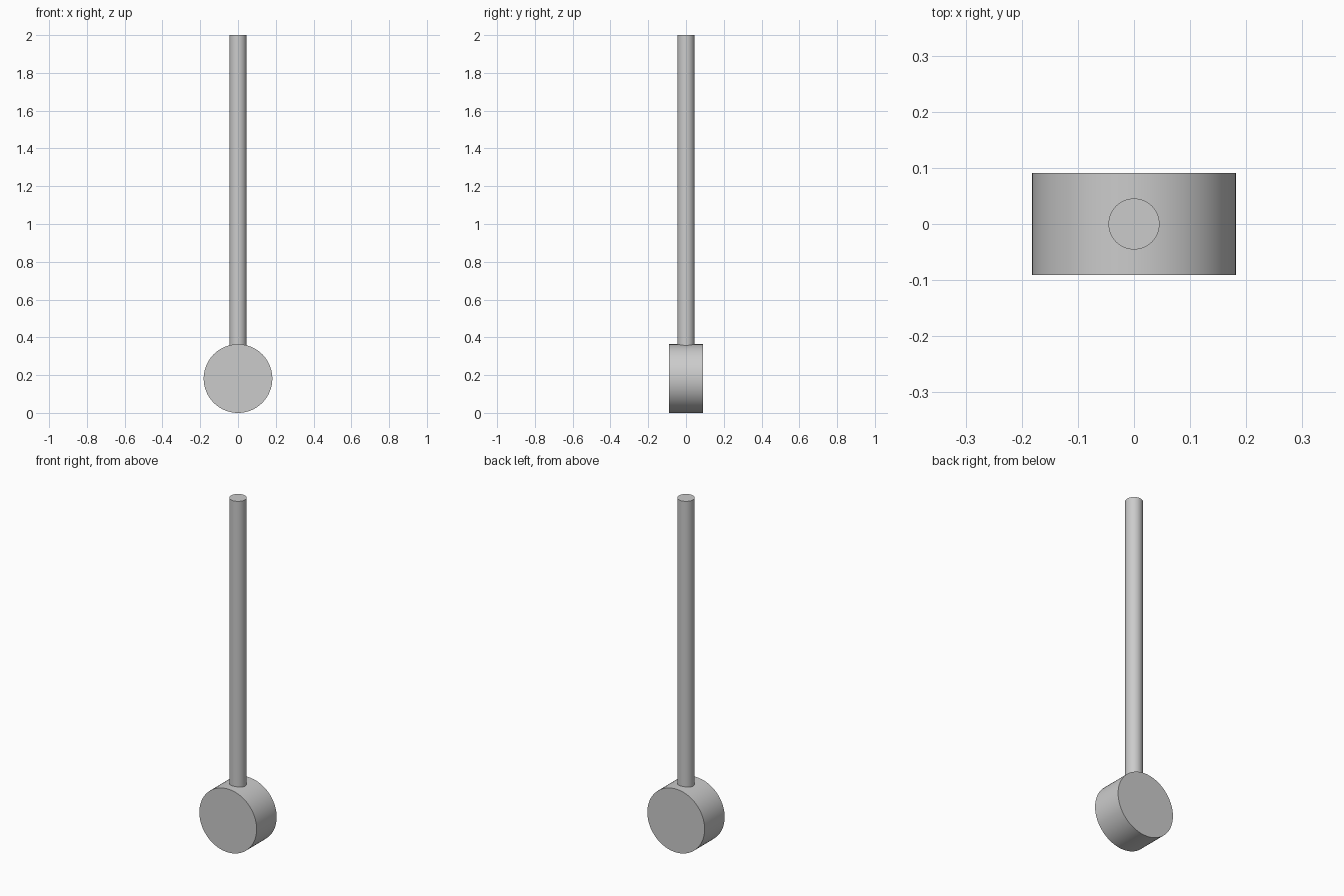
import bpy
import math

cube = bpy.data.objects.get("Cube")
if cube:
    bpy.data.objects.remove(cube, do_unlink=True)

grey = bpy.data.materials.new("plain_grey")
grey.use_nodes = True
colour = (0.6, 0.6, 0.6, 1)
grey.diffuse_color = colour
grey.node_tree.nodes["Principled BSDF"].inputs["Base Color"].default_value = colour

UNIT = 2 / 11
RADIUS = UNIT


def cylinder(name, radius, depth, location, rotation=(0, 0, 0)):
    bpy.ops.mesh.primitive_cylinder_add(
        vertices=64, radius=radius, depth=depth, location=location, rotation=rotation)
    part = bpy.context.object
    part.name = name
    part.data.materials.append(grey)
    bpy.ops.object.shade_smooth_by_angle(angle=math.radians(30))
    return part


# Round weight at the bottom, flat sides facing front and back
cylinder("disc_weight", RADIUS, UNIT, (0, 0, RADIUS), (math.pi / 2, 0, 0))

# Upright rod, rising from the centre of the weight
cylinder("rod", UNIT / 4, 2 - RADIUS, (0, 0, (2 + RADIUS) / 2))
